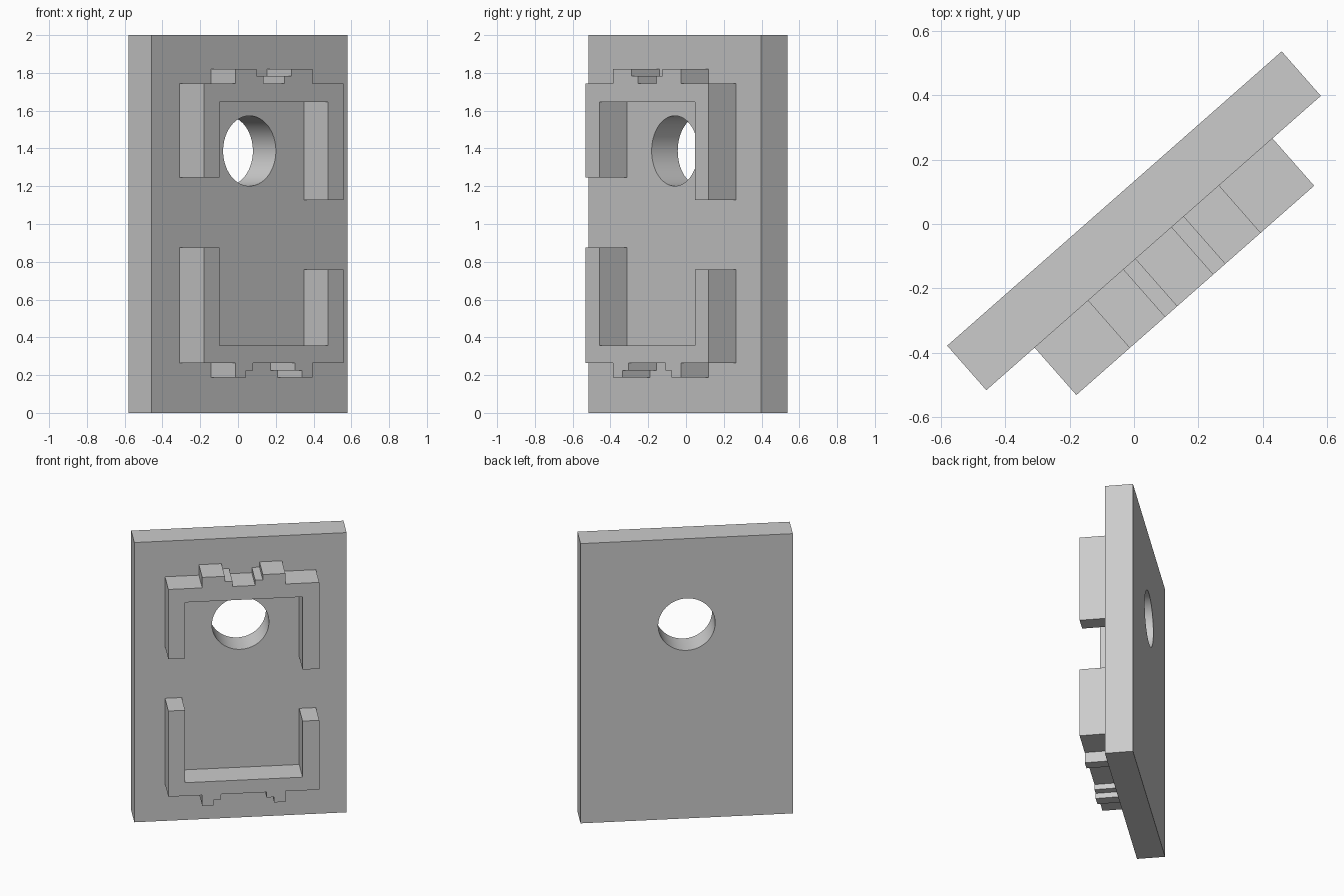
import bpy, bmesh, math
from mathutils import Matrix, Vector

cube = bpy.data.objects.get("Cube")
if cube:
    bpy.data.objects.remove(cube, do_unlink=True)

grey = bpy.data.materials.new("plain_grey")
grey.use_nodes = True
colour = (0.6, 0.6, 0.6, 1)
grey.diffuse_color = colour
grey.node_tree.nodes["Principled BSDF"].inputs["Base Color"].default_value = colour

# The whole panel stands turned about the vertical axis
PLACE = Matrix.Translation((0, 0.01, 0)) @ Matrix.Rotation(math.radians(41.34), 4, "Z")
HALF_THICK = 0.092
FRAME_DEPTH = 0.196


def extrude_profile(name, points, y_back, y_front):
    """Solid from an (x, z) outline, extruded along y."""
    bm = bmesh.new()
    face = bm.faces.new([bm.verts.new((x, y_back, z)) for x, z in points])
    grown = bmesh.ops.extrude_face_region(bm, geom=[face])["geom"]
    verts = [g for g in grown if isinstance(g, bmesh.types.BMVert)]
    bmesh.ops.translate(bm, verts=verts, vec=Vector((0, y_front - y_back, 0)))
    bmesh.ops.recalc_face_normals(bm, faces=bm.faces)
    mesh = bpy.data.meshes.new(name)
    bm.to_mesh(mesh)
    bm.free()
    mesh.materials.append(grey)
    obj = bpy.data.objects.new(name, mesh)
    bpy.context.collection.objects.link(obj)
    obj.matrix_world = PLACE
    return obj


def frame_half(tip, inner, shoulder, tab, notch_full, notch_step):
    """Right half of a frame, from its inner corner to the central notch."""
    middle = (shoulder + tab) / 2
    return [(0.383, inner), (0.383, tip), (0.492, tip), (0.492, shoulder),
            (0.271, shoulder), (0.271, tab), (notch_full, tab),
            (notch_full, middle), (notch_step, middle), (notch_step, shoulder)]


def frame(name, left_tip, right_tip, *shape):
    right = frame_half(right_tip, *shape)
    left = [(-x, z) for x, z in reversed(frame_half(left_tip, *shape))]
    return extrude_profile(name, right + left, -HALF_THICK, -HALF_THICK - FRAME_DEPTH)


# Raised frames with stepped tabs and uneven arms
frame("upper_frame", 1.247, 1.127, 1.647, 1.745, 1.82, 0.124, 0.074)
frame("lower_frame", 0.876, 0.759, 0.358, 0.263, 0.187, 0.198, 0.148)

# Back plate
plate = extrude_profile("back_plate",
                        [(-0.692, 0), (0.692, 0), (0.692, 2), (-0.692, 2)],
                        HALF_THICK, -HALF_THICK)

# Round hole through the plate
SIDES = 64
circle = [(0.186 * math.cos(math.tau * i / SIDES),
           1.387 + 0.186 * math.sin(math.tau * i / SIDES)) for i in range(SIDES)]
cutter = extrude_profile("hole_cutter", circle, 0.2, -0.2)
cutter.hide_render = True
cut = plate.modifiers.new("hole", "BOOLEAN")
cut.operation = "DIFFERENCE"
cut.solver = "EXACT"
cut.object = cutter
bpy.ops.object.select_all(action="DESELECT")
plate.select_set(True)
bpy.context.view_layer.objects.active = plate
bpy.ops.object.modifier_apply(modifier=cut.name)
bpy.data.objects.remove(cutter, do_unlink=True)
bpy.ops.object.shade_smooth_by_angle(angle=math.radians(30))
